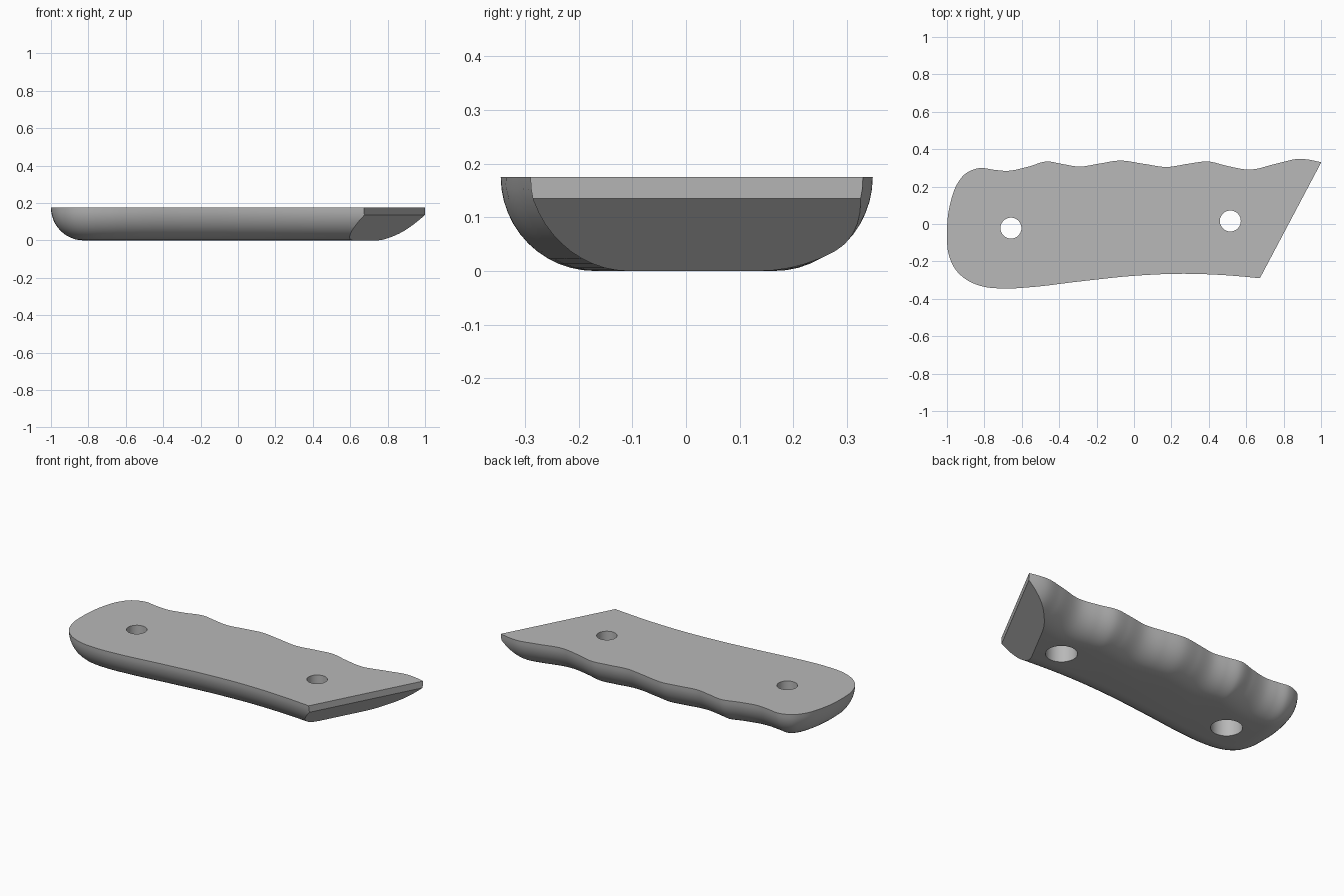
import bpy, bmesh, math
from mathutils import Vector, kdtree

if "Cube" in bpy.data.objects:
    bpy.data.objects.remove(bpy.data.objects["Cube"])

THICK = 0.175          # plate thickness, also the radius of the rounded edge
STEPS = 12

grey = bpy.data.materials.new("warm grey")
grey.diffuse_color = (0.48, 0.48, 0.48, 1)
grey.use_nodes = True
grey.node_tree.nodes["Principled BSDF"].inputs["Base Color"].default_value = grey.diffuse_color

# Outline of the grip: finger-groove side, rounded butt, belly side
# (both ends run past the slanted front, which is cut afterwards)
outline = [Vector(p) for p in [
    (1.3, .23), (1.12, .29), (1.0, .33), (.882, .348), (.77, .325), (.615, .291),
    (.5, .31), (.396, .334), (.29, .322), (.176, .305), (.05, .322), (-.075, .339),
    (-.19, .322), (-.294, .307), (-.38, .32), (-.465, .334), (-.57, .305), (-.68, .284),
    (-.75, .29), (-.824, .299), (-.9, .27), (-.945, .215), (-.98, .12), (-1.0, -.05),
    (-.99, -.165), (-.957, -.24), (-.9, -.295), (-.82, -.331), (-.69, -.345),
    (-.556, -.338), (-.29, -.307), (0, -.277), (.246, -.266), (.46, -.272),
    (.674, -.29), (.95, -.325), (1.3, -.36)]]


def smooth_curve(pts, n):
    """Smooth curve through the points, n samples per span."""
    h = [(b - a).length for a, b in zip(pts, pts[1:])]
    s = [(b - a) / k for a, b, k in zip(pts, pts[1:], h)]
    m = [s[0]] + [(s[i - 1] * h[i] + s[i] * h[i - 1]) / (h[i] + h[i - 1])
                  for i in range(1, len(s))] + [s[-1]]
    out = []
    for i, k in enumerate(h):
        for j in range(n):
            t = j / n
            out.append(pts[i] * (2*t**3 - 3*t**2 + 1) + m[i] * k * (t**3 - 2*t**2 + t)
                       + pts[i + 1] * (3*t**2 - 2*t**3) + m[i + 1] * k * (t**3 - t**2))
    return out + [pts[-1]]


rim = smooth_curve(outline, 8)
dense = smooth_curve(outline, 100)
tree = kdtree.KDTree(len(dense))
for i, p in enumerate(dense):
    tree.insert((p.x, p.y, 0), i)
tree.balance()


def inset(p, d):
    """Move a rim point inwards until it is d away from the outline."""
    q = Vector((max(p.x, -.62), 0))
    lo, hi = 0.0, 1.0
    for _ in range(18):
        mid = (lo + hi) / 2
        c = p.lerp(q, mid)
        if tree.find((c.x, c.y, 0))[2] < d:
            lo = mid
        else:
            hi = mid
    return p.lerp(q, hi)


# Rounded body as stacked, inset rings
bm = bmesh.new()
rings = []
for k in range(STEPS + 1):
    a = math.pi / 2 * k / STEPS
    d, z = THICK * (1 - math.cos(a)), THICK * (1 - math.sin(a))
    ring = rim if k == 0 else [inset(p, d) for p in rim]
    rings.append([bm.verts.new((p.x, p.y, z)) for p in ring])
n = len(rim)
for a, b in zip(rings, rings[1:]):
    for i in range(n):
        j = (i + 1) % n
        bm.faces.new((a[i], a[j], b[j], b[i]))
bm.faces.new(rings[0])
bm.faces.new(rings[-1])

# Slanted front: 45 degree undercut, then the narrow upright face
for normal in ((.884, -.468, -1), (.884, -.468, 0)):
    bmesh.ops.bisect_plane(bm, geom=bm.verts[:] + bm.edges[:] + bm.faces[:], dist=1e-6,
                           plane_co=(.673, -.29, .135), plane_no=normal, clear_outer=True)
    bmesh.ops.holes_fill(bm, edges=bm.edges[:], sides=0)
bmesh.ops.recalc_face_normals(bm, faces=bm.faces[:])
mesh = bpy.data.meshes.new("handle_scale")
bm.to_mesh(mesh)
bm.free()
mesh.materials.append(grey)
scale = bpy.data.objects.new("handle_scale", mesh)
bpy.context.collection.objects.link(scale)


# Stepped bolt holes: wide below, narrow above
def hole_cutter(x, y):
    bm = bmesh.new()
    seg = 48
    loops = [[bm.verts.new((x + r * math.cos(2 * math.pi * i / seg),
                            y + r * math.sin(2 * math.pi * i / seg), z)) for i in range(seg)]
             for r, z in ((.085, -.1), (.085, .105), (.056, .105), (.056, .3))]
    for a, b in zip(loops, loops[1:]):
        for i in range(seg):
            j = (i + 1) % seg
            bm.faces.new((a[i], a[j], b[j], b[i]))
    bm.faces.new(loops[0])
    bm.faces.new(loops[-1])
    bmesh.ops.recalc_face_normals(bm, faces=bm.faces[:])
    me = bpy.data.meshes.new("hole_cutter")
    bm.to_mesh(me)
    bm.free()
    me.materials.append(grey)
    ob = bpy.data.objects.new("hole_cutter", me)
    ob.hide_render = True
    bpy.context.collection.objects.link(ob)
    return ob


bpy.context.view_layer.objects.active = scale
scale.select_set(True)
for x, y in ((-.658, -.022), (.515, .016)):
    cutter = hole_cutter(x, y)
    mod = scale.modifiers.new("bolt_hole", 'BOOLEAN')
    mod.operation = 'DIFFERENCE'
    mod.solver = 'EXACT'
    mod.object = cutter
    bpy.ops.object.modifier_apply(modifier=mod.name)
    bpy.data.objects.remove(cutter)

bpy.ops.object.shade_smooth_by_angle(angle=math.radians(30))
